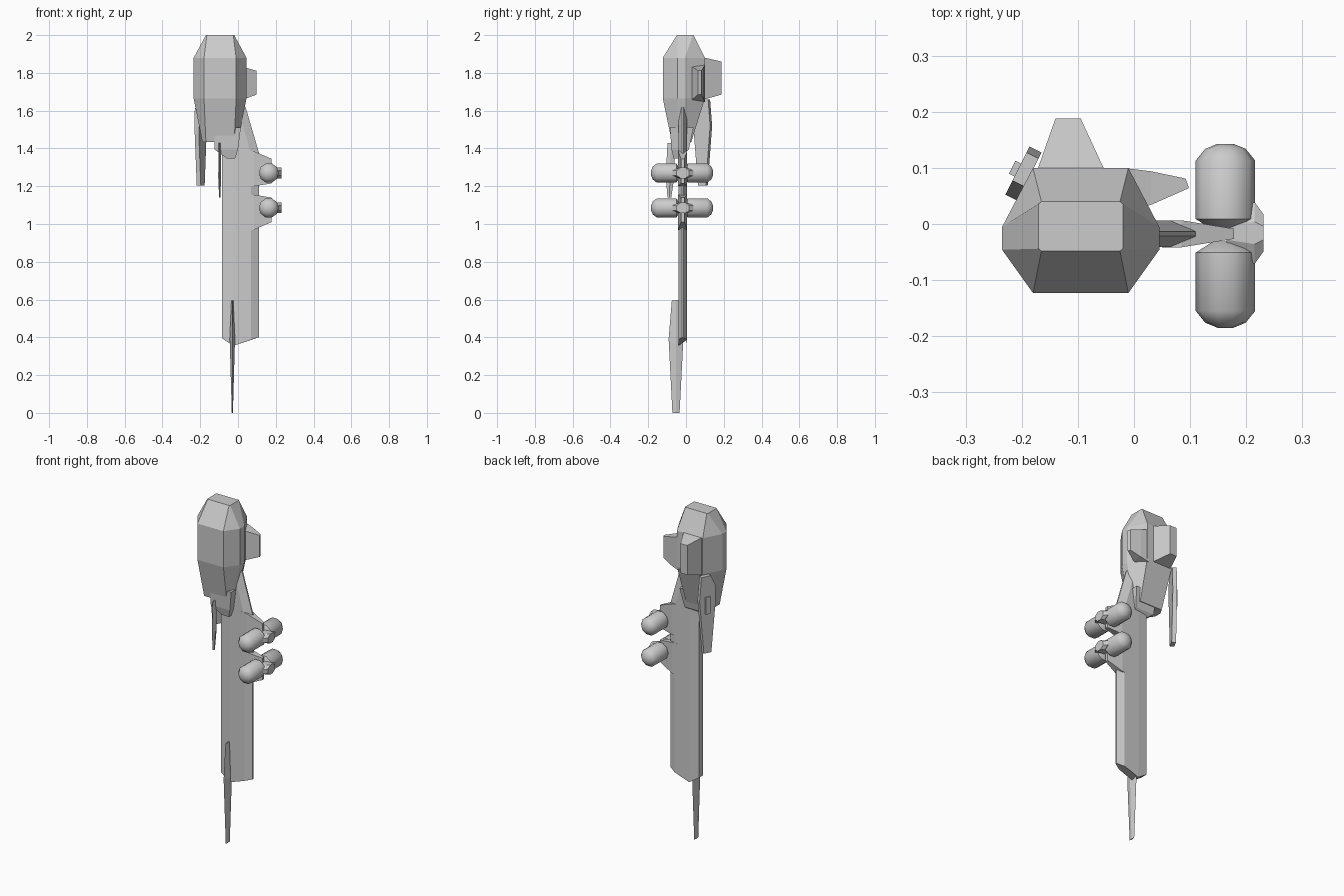
import bpy, bmesh, math
from mathutils import Vector


def finish(name, bm):
    bmesh.ops.recalc_face_normals(bm, faces=bm.faces)
    me = bpy.data.meshes.new(name)
    bm.to_mesh(me)
    bm.free()
    ob = bpy.data.objects.new(name, me)
    bpy.context.collection.objects.link(ob)
    return ob


def loft(name, rings):
    bm = bmesh.new()
    loops = [[bm.verts.new(p) for p in r] for r in rings]
    for a, b in zip(loops, loops[1:]):
        for i in range(len(a)):
            j = (i + 1) % len(a)
            bm.faces.new((a[i], a[j], b[j], b[i]))
    bm.faces.new(loops[0])
    bm.faces.new(loops[-1])
    return finish(name, bm)


def rect(x0, x1, y0, y1, z):
    return [(x0, y0, z), (x1, y0, z), (x1, y1, z), (x0, y1, z)]


def slab(name, outline, origin, u, normal, half, edge=0.0):
    """Flat plate: outline of (distance along u, z), thickness along normal."""
    o, u, n = Vector(origin), Vector(u).normalized(), Vector(normal).normalized()
    mid = sum((Vector(p) for p in outline), Vector((0, 0))) / len(outline)
    rings = []
    for s, k in ((-1, 1 - edge), (1, 1 - edge)):
        pts = [mid + (Vector(p) - mid) * k for p in outline]
        rings.append([o + u * p.x + n * s * half + Vector((0, 0, p.y)) for p in pts])
    return loft(name, rings)


def octagon(x, xi, yf, s0, s1, yb, z, cx=-0.095):
    return [(cx - xi, yf, z), (cx + xi, yf, z), (cx + x, s0, z), (cx + x, s1, z),
            (cx + xi, yb, z), (cx - xi, yb, z), (cx - x, s1, z), (cx - x, s0, z)]


# Faceted main hull
loft("main_hull", [
    octagon(0.075, 0.070, -0.048, -0.044, 0.036, 0.040, 2.0),
    octagon(0.140, 0.085, -0.123, -0.046, -0.005, 0.100, 1.88),
    octagon(0.140, 0.085, -0.123, -0.046, -0.005, 0.100, 1.665),
    octagon(0.094, 0.075, -0.075, -0.046, -0.005, 0.028, 1.435)])

# Hub where the long wing enters the hull
loft("wing_hub", [
    rect(-0.125, 0.015, -0.085, 0.040, 1.51),
    rect(-0.125, 0.000, -0.077, 0.015, 1.395),
    rect(-0.060, -0.015, -0.065, -0.030, 1.348)])


# Long vertical wing with bevelled leading and trailing edges
def wing_ring(x0, x1, zl, zm, zr, t=0.0235, y=-0.0175):
    return [(x0, y - t * .8, zl), (x0 + .06, y - t, zm), (x1 - .04, y - t, zr - .012), (x1, y - .004, zr),
            (x1, y + .004, zr), (x1 - .04, y + t, zr - .012), (x0 + .06, y + t, zm), (x0, y + t * .8, zl)]


loft("long_wing", [wing_ring(-0.085, 0.11, 0.395, 0.355, 0.40),
                   wing_ring(-0.085, 0.11, 1.38, 1.38, 1.38),
                   wing_ring(-0.085, 0.04, 1.62, 1.62, 1.62)])


# Thin fins made of diamond sections: (z, front y, back y, half thickness)
def blade(name, x, stations):
    loft(name, [[(x, a, z), (x + t, (a + b) / 2, z), (x, b, z), (x - t, (a + b) / 2, z)]
                for z, a, b, t in stations])


blade("lower_tip_fin", -0.03, [(0.0, -0.072, -0.034, 0.003), (0.39, -0.092, -0.014, 0.014),
                              (0.595, -0.075, -0.03, 0.005)])
blade("small_front_fin", -0.097, [(1.14, -0.098, -0.078, 0.003), (1.25, -0.107, -0.062, 0.008),
                                 (1.43, -0.098, -0.060, 0.005)])

# Angled rear side fin with its raised block
u, n = (0.045, 0.09, 0), (-0.09, 0.045, 0)
slab("rear_side_fin", [(-0.024, 1.205), (0.022, 1.205), (0.048, 1.52), (0.036, 1.66),
                       (-0.02, 1.66), (-0.048, 1.60), (-0.048, 1.48)],
     (-0.197, 0.09, 0), u, n, 0.012)
slab("side_fin_block", [(-0.012, 1.44), (0.014, 1.44), (0.014, 1.54), (-0.012, 1.54)],
     (-0.207, 0.095, 0), u, n, 0.012)

# Rear and side pods on the hull
loft("rear_pod", [
    [(-0.178, 0.08, 1.655), (-0.045, 0.08, 1.655), (-0.045, 0.08, 1.885), (-0.178, 0.08, 1.885)],
    [(-0.140, 0.188, 1.685), (-0.095, 0.188, 1.685), (-0.095, 0.188, 1.86), (-0.140, 0.188, 1.86)]])
loft("side_pod", [
    [(-0.02, 0.02, 1.645), (-0.02, 0.10, 1.645), (-0.02, 0.10, 1.845), (-0.02, 0.02, 1.845)],
    [(0.03, 0.034, 1.66), (0.03, 0.094, 1.66), (0.03, 0.094, 1.83), (0.03, 0.034, 1.83)],
    [(0.098, 0.064, 1.685), (0.092, 0.081, 1.685), (0.092, 0.081, 1.812), (0.098, 0.064, 1.812)]])


# Two engine mounts, each with a pair of capsules
def capsule(name, x, z, profile, n=10):
    ob = loft(name, [[(x + r * math.cos(2 * math.pi * i / n), y, z + r * math.sin(2 * math.pi * i / n))
                      for i in range(n)] for y, r in profile])
    bpy.context.view_layer.objects.active = ob
    bpy.ops.object.select_all(action='DESELECT')
    ob.select_set(True)
    bpy.ops.object.shade_smooth_by_angle(angle=math.radians(40))


for tag, z, s in (("upper", 1.27, 1), ("lower", 1.085, -1)):
    for side, d in (("front", -1), ("rear", 1)):
        capsule(f"{tag}_{side}_capsule", 0.163, z,
                [(-0.021 + d * a, r) for a, r in ((0.01, 0.022), (0.03, 0.053), (0.134, 0.053),
                                                 (0.155, 0.036), (0.164, 0.014))])
    root = [(0.05, z - s * 0.07), (0.05, z + s * 0.118)]
    tip = [(0.178, z - s * 0.055), (0.178, z + s * 0.075)]
    loft(f"{tag}_pylon", [
        [(x, -0.0175 + e * t, zz) for zz, e in ((zs[0], -1), (zs[0], 1), (zs[1], 1), (zs[1], -1))]
        for x, zs, t in ((0.05, [p[1] for p in root], 0.024),
                         (0.085, [z - s * 0.07, z + s * 0.115], 0.024),
                         (0.178, [p[1] for p in tip], 0.009))])
    # Elongated end cap between the capsules
    loft(f"{tag}_end_cap", [
        [(x, -0.016 + k * a, z + b) for a, b in ((-0.055, -0.013), (-0.02, -0.028), (0.02, -0.028), (0.055, -0.013),
                                                (0.055, 0.013), (0.02, 0.028), (-0.02, 0.028), (-0.055, 0.013))]
        for x, k in ((0.165, 0.6), (0.215, 1.0), (0.231, 0.6))])
